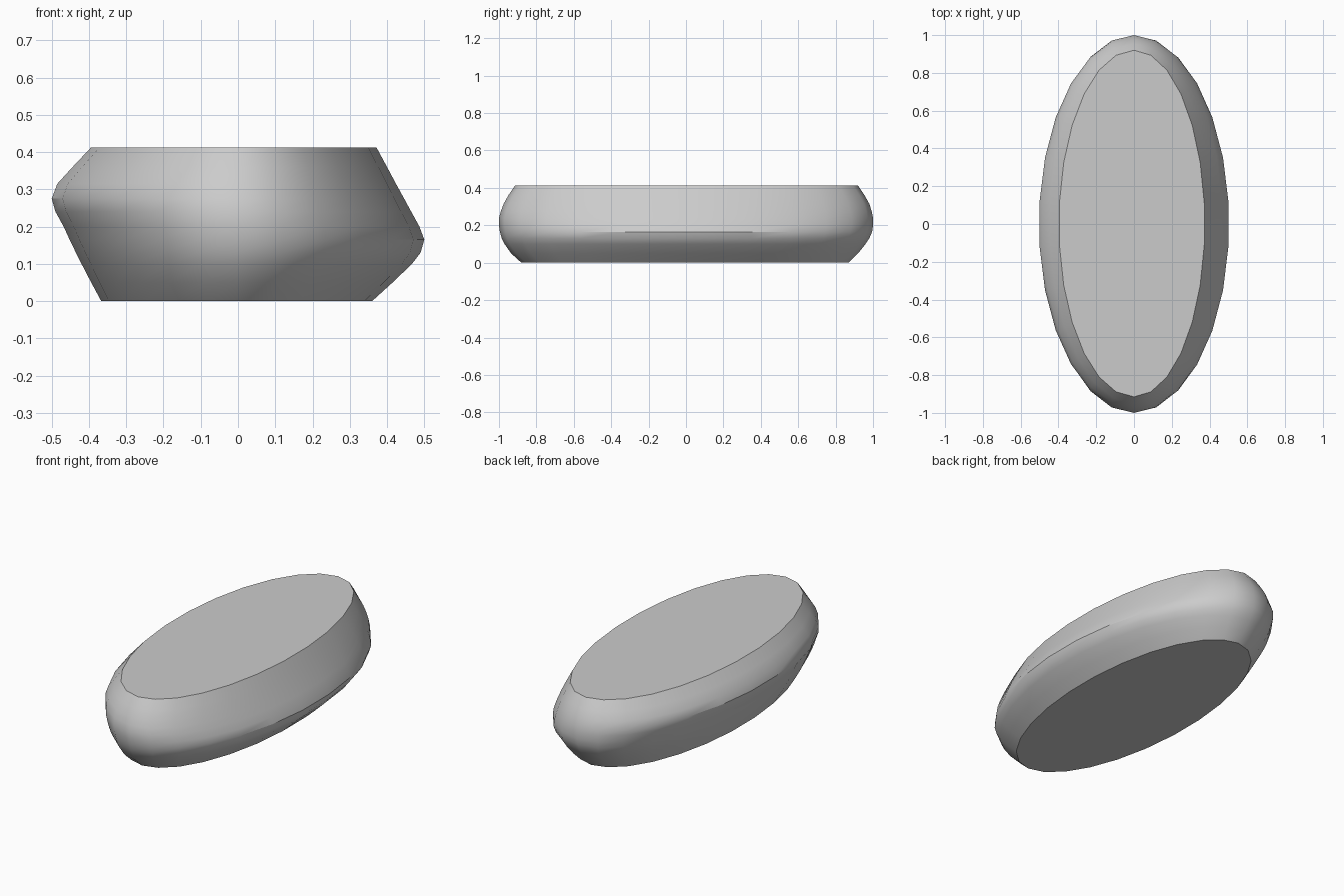
import bpy, bmesh, math

cube = bpy.data.objects.get("Cube")
if cube:
    bpy.data.objects.remove(cube, do_unlink=True)

SIDES = 26
# Horizontal sections: height, right reach (-x), left reach (+x), front reach, back reach
SECTIONS = [
    (0.0, 0.367, 0.36, 0.88, 0.87),
    (0.05, 0.394, 0.415, 0.935, 0.92),
    (0.10, 0.42, 0.467, 0.97, 0.96),
    (0.13, 0.435, 0.49, 0.985, 0.98),
    (0.165, 0.452, 0.50, 0.995, 0.995),
    (0.20, 0.468, 0.487, 1.0, 1.0),
    (0.24, 0.49, 0.465, 1.0, 1.0),
    (0.275, 0.50, 0.446, 0.99, 0.993),
    (0.315, 0.485, 0.424, 0.975, 0.98),
    (0.36, 0.444, 0.40, 0.95, 0.955),
    (0.412, 0.395, 0.372, 0.915, 0.92),
]

stone = bpy.data.materials.new("plain grey")
stone.use_nodes = True
grey = (0.6, 0.6, 0.6, 1)
stone.diffuse_color = grey
stone.node_tree.nodes["Principled BSDF"].inputs["Base Color"].default_value = grey


def ring(bm, z, right, left, front, back):
    """Oval section with a separate reach in each direction."""
    verts = []
    for i in range(SIDES):
        a = (i + 0.5) * math.tau / SIDES
        c, s = math.cos(a), math.sin(a)
        x = c * (left if c > 0 else right) / math.cos(math.pi / SIDES)
        verts.append(bm.verts.new((x, s * (back if s > 0 else front), z)))
    return verts


# Skewed oval body with flat top and bottom
bm = bmesh.new()
rings = [ring(bm, *section) for section in SECTIONS]
for low, high in zip(rings, rings[1:]):
    for i in range(SIDES):
        j = (i + 1) % SIDES
        bm.faces.new((low[i], low[j], high[j], high[i]))
bm.faces.new(rings[-1])
bm.faces.new(list(reversed(rings[0])))
bmesh.ops.recalc_face_normals(bm, faces=bm.faces)

mesh = bpy.data.meshes.new("oval_body")
bm.to_mesh(mesh)
bm.free()
mesh.materials.append(stone)
body = bpy.data.objects.new("oval_body", mesh)
bpy.context.collection.objects.link(body)

# Smooth sides, crisp rims
bpy.ops.object.select_all(action="DESELECT")
body.select_set(True)
bpy.context.view_layer.objects.active = body
bpy.ops.object.shade_smooth_by_angle(angle=math.radians(32))
